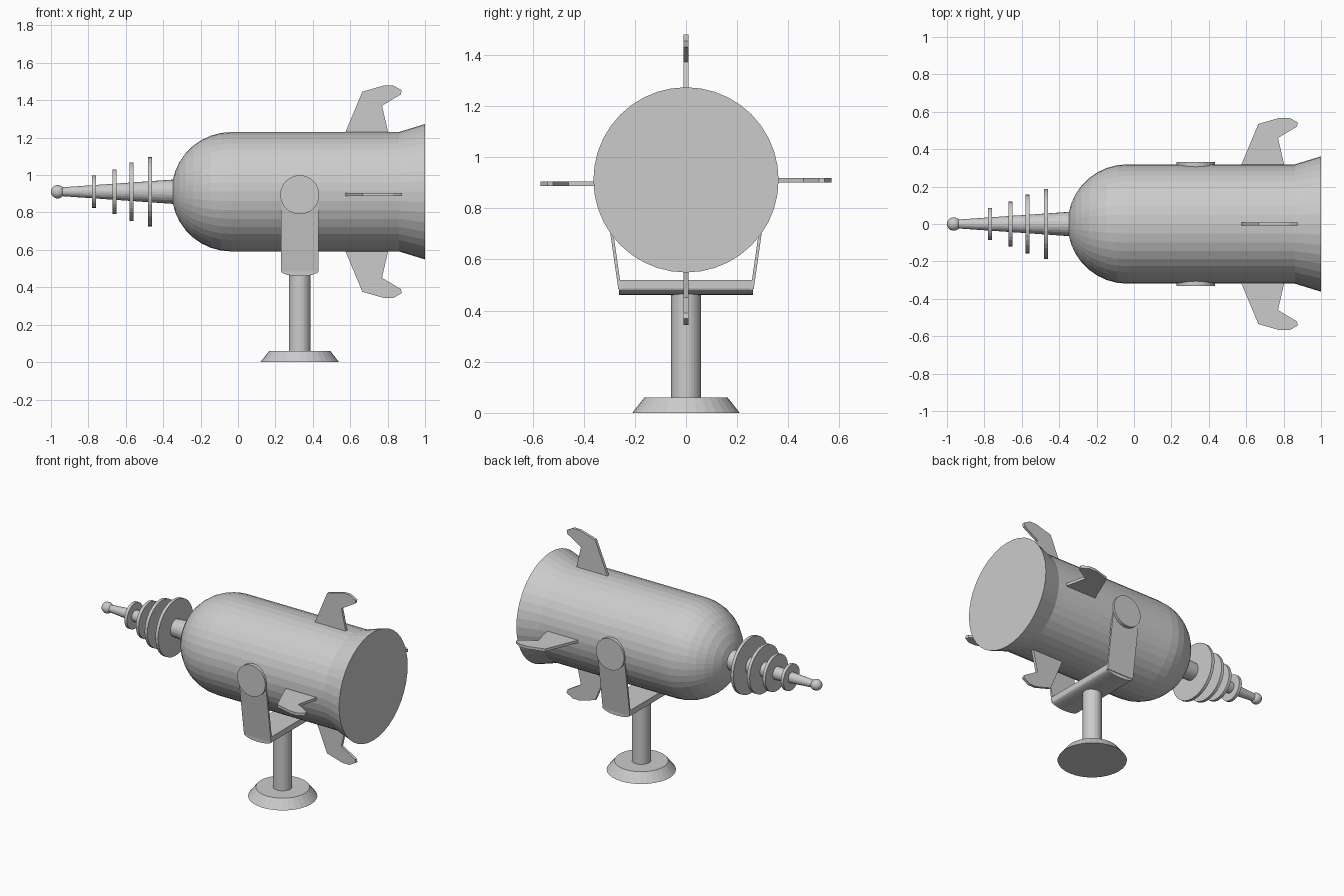
import bpy, bmesh, math
from mathutils import Matrix, Vector

if "Cube" in bpy.data.objects:
    bpy.data.objects.remove(bpy.data.objects["Cube"])

AXIS_Z = 0.911   # height of the barrel axis
MOUNT_X = 0.33   # position of the stand

grey = bpy.data.materials.new("plain grey")
grey.diffuse_color = (0.6, 0.6, 0.6, 1)
grey.use_nodes = True
grey.node_tree.nodes["Principled BSDF"].inputs["Base Color"].default_value = grey.diffuse_color


def finish(name, bm, matrix=Matrix()):
    bmesh.ops.remove_doubles(bm, verts=bm.verts, dist=1e-5)
    bmesh.ops.transform(bm, matrix=matrix, verts=bm.verts)
    bmesh.ops.recalc_face_normals(bm, faces=bm.faces)
    mesh = bpy.data.meshes.new(name)
    bm.to_mesh(mesh)
    bm.free()
    mesh.materials.append(grey)
    obj = bpy.data.objects.new(name, mesh)
    bpy.context.collection.objects.link(obj)
    return obj


def lathe(name, profile, axis, origin, sides=32):
    """Turn (distance along axis, radius) points around the axis, capped at both ends."""
    bm = bmesh.new()
    rings = []
    for d, r in profile:
        rings.append([bm.verts.new((r * math.cos(2 * math.pi * i / sides),
                                    r * math.sin(2 * math.pi * i / sides), d))
                      for i in range(sides)])
    for a, b in zip(rings, rings[1:]):
        for i in range(sides):
            j = (i + 1) % sides
            bm.faces.new((a[i], a[j], b[j], b[i]))
    bm.faces.new(rings[0])
    bm.faces.new(rings[-1])
    turn = Vector((0, 0, 1)).rotation_difference(Vector(axis)).to_matrix().to_4x4()
    return finish(name, bm, Matrix.Translation(origin) @ turn)


def slab(name, outline, direction, matrix=Matrix()):
    """Extrude a closed outline by +-half of the direction vector."""
    bm = bmesh.new()
    d = Vector(direction)
    face = bm.faces.new([bm.verts.new(Vector(p) - d / 2) for p in outline])
    new = bmesh.ops.extrude_face_region(bm, geom=[face])["geom"]
    bmesh.ops.translate(bm, vec=d, verts=[v for v in new if isinstance(v, bmesh.types.BMVert)])
    return finish(name, bm, matrix)


X, Z = (1, 0, 0), (0, 0, 1)
centre = (0, 0, AXIS_Z)

# barrel: round dome, straight tube and flared tail
R = 0.319
dome = [(-0.036 - R * math.cos(t), max(R * math.sin(t), 0.002))
        for t in (math.pi / 2 * i / 9 for i in range(10))]
lathe("barrel", dome + [(0.86, R), (1.0, 0.362)], X, centre, 40)

# nose: tapered rod, ball tip and four rings
lathe("nose_rod", [(-0.965, 0.022), (-0.33, 0.066)], X, centre, 24)
bm = bmesh.new()
bmesh.ops.create_uvsphere(bm, u_segments=20, v_segments=12, radius=0.036)
finish("ball_tip", bm, Matrix.Translation((-0.964, 0, AXIS_Z)) @ Matrix.Rotation(math.pi / 2, 4, 'Y'))
for x, r in ((-0.77, 0.086), (-0.66, 0.12), (-0.57, 0.157), (-0.47, 0.186)):
    lathe("nose_ring", [(x - 0.01, r), (x + 0.01, r)], X, centre)

# four hooked fins around the tail
fin = [(0.565, 0.30), (0.575, 0.32), (0.665, 0.535), (0.78, 0.568), (0.83, 0.568),
       (0.876, 0.542), (0.87, 0.52), (0.77, 0.46), (0.802, 0.32), (0.805, 0.30)]
for name, turn, dz in (("top_fin", 0, 0), ("front_fin", 90, -0.015),
                       ("bottom_fin", 180, 0), ("back_fin", 270, -0.001)):
    place = Matrix.Translation((0, 0, AXIS_Z + dz)) @ Matrix.Rotation(math.radians(turn), 4, 'X')
    slab(name, [(x, 0, r) for x, r in fin], (0, 0.018, 0), place)

# yoke: rounded cross beam, two leaning arms and pivot discs
under = [(MOUNT_X + 0.1 * math.cos(t), 0, 0.487 - 0.027 * math.sin(t))
         for t in (math.pi * i / 12 for i in range(13))]
beam = [(MOUNT_X + 0.1, 0, 0.52)] + under + [(MOUNT_X - 0.1, 0, 0.52)]
slab("yoke_beam", beam, (0, 0.522, 0))
for side, s in (("front", -1), ("back", 1)):
    arm = [(MOUNT_X, s * y, z) for y, z in
           ((0.265, 0.485), (0.324, 0.90), (0.312, 0.90), (0.253, 0.485))]
    slab(side + "_yoke_arm", arm, (0.2, 0, 0))
    lathe(side + "_pivot_disc", [(0.30, 0.104), (0.331, 0.104)], (0, s, 0),
          (MOUNT_X, 0, 0.895))

# stand: post and sloped foot
lathe("post", [(0.05, 0.058), (0.475, 0.058)], Z, (MOUNT_X, 0, 0))
lathe("foot", [(0, 0.21), (0.06, 0.163)], Z, (MOUNT_X, 0, 0))
